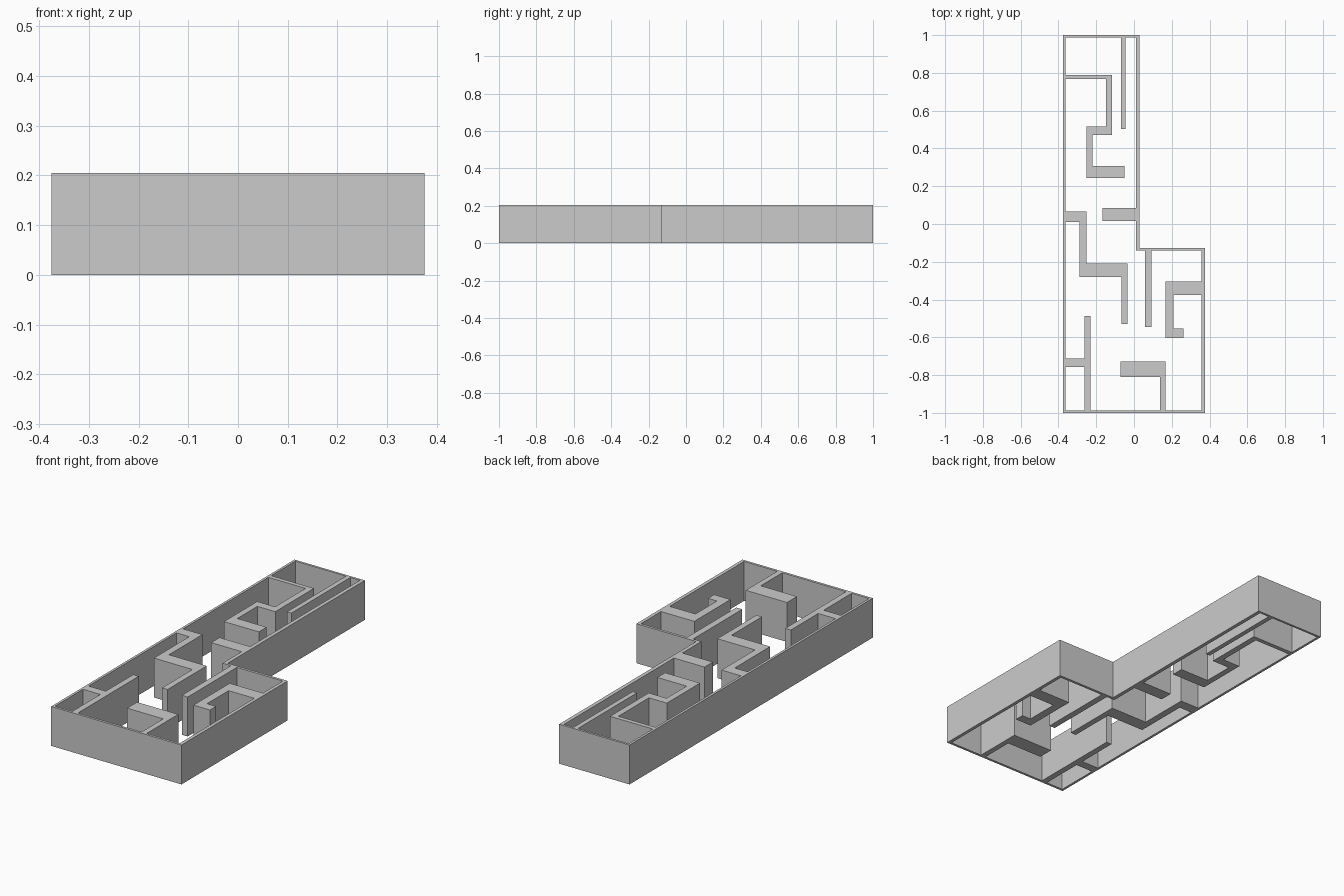
import bpy, bmesh

if "Cube" in bpy.data.objects:
    bpy.data.objects.remove(bpy.data.objects["Cube"])

HEIGHT = 0.205


def corners(steps):
    """Right-angled outline from alternating x, y values."""
    pts = []
    for i in range(0, len(steps), 2):
        x, y = steps[i], steps[i + 1]
        next_x = steps[(i + 2) % len(steps)]
        pts += [(x, y), (next_x, y)]
    # each pair belongs to one horizontal edge
    return pts


def extrude_plan(name, outer, inner=None):
    """Raise a plan outline (optionally with a matching inner loop) to wall height."""
    bm = bmesh.new()
    a = [bm.verts.new((x, y, 0)) for x, y in corners(outer)]
    if inner:
        b = [bm.verts.new((x, y, 0)) for x, y in corners(inner)]
        n = len(a)
        faces = [bm.faces.new((a[i], a[(i + 1) % n], b[(i + 1) % n], b[i]))
                 for i in range(n)]
    else:
        faces = [bm.faces.new(a)]
    ext = bmesh.ops.extrude_face_region(bm, geom=faces, use_keep_orig=True)
    top = [g for g in ext["geom"] if isinstance(g, bmesh.types.BMVert)]
    bmesh.ops.translate(bm, verts=top, vec=(0, 0, HEIGHT))
    bmesh.ops.recalc_face_normals(bm, faces=bm.faces)
    mesh = bpy.data.meshes.new(name)
    bm.to_mesh(mesh)
    bm.free()
    obj = bpy.data.objects.new(name, mesh)
    bpy.context.collection.objects.link(obj)


# Inner faces of the outer wall
L, R, TOP, BOT, NOTCH, MID = -0.362, 0.357, 0.988, -0.987, -0.141, 0.01

# Outer wall, open at top and bottom
extrude_plan("outer_wall",
             (-0.375, 1, 0.03, -0.127, 0.375, -1),
             (L, TOP, MID, NOTCH, R, BOT))

# Corridor partitions
extrude_plan("corridor_straight_wall", (-0.07, TOP, -0.045, 0.503))
extrude_plan("corridor_zigzag_wall",
             (L, 0.79, -0.116, 0.472, -0.219, 0.307,
              -0.05, 0.243, -0.251, 0.516, -0.148, 0.767))
extrude_plan("corridor_stub_wall", (-0.166, 0.085, MID, 0.016))

# Main room partitions
extrude_plan("room_stepped_wall",
             (L, 0.066, -0.251, -0.209, -0.034, -0.53,
              -0.066, -0.28, -0.288, 0.011))
extrude_plan("room_straight_wall", (0.058, NOTCH, 0.092, -0.545))
extrude_plan("room_hook_wall",
             (R, -0.305, 0.166, -0.603, 0.261, -0.553, 0.209, -0.376))
extrude_plan("room_branched_wall",
             (-0.262, -0.487, -0.23, BOT, -0.262, -0.757, L, -0.712))
extrude_plan("room_corner_wall",
             (-0.071, -0.728, 0.166, BOT, 0.137, -0.81))
